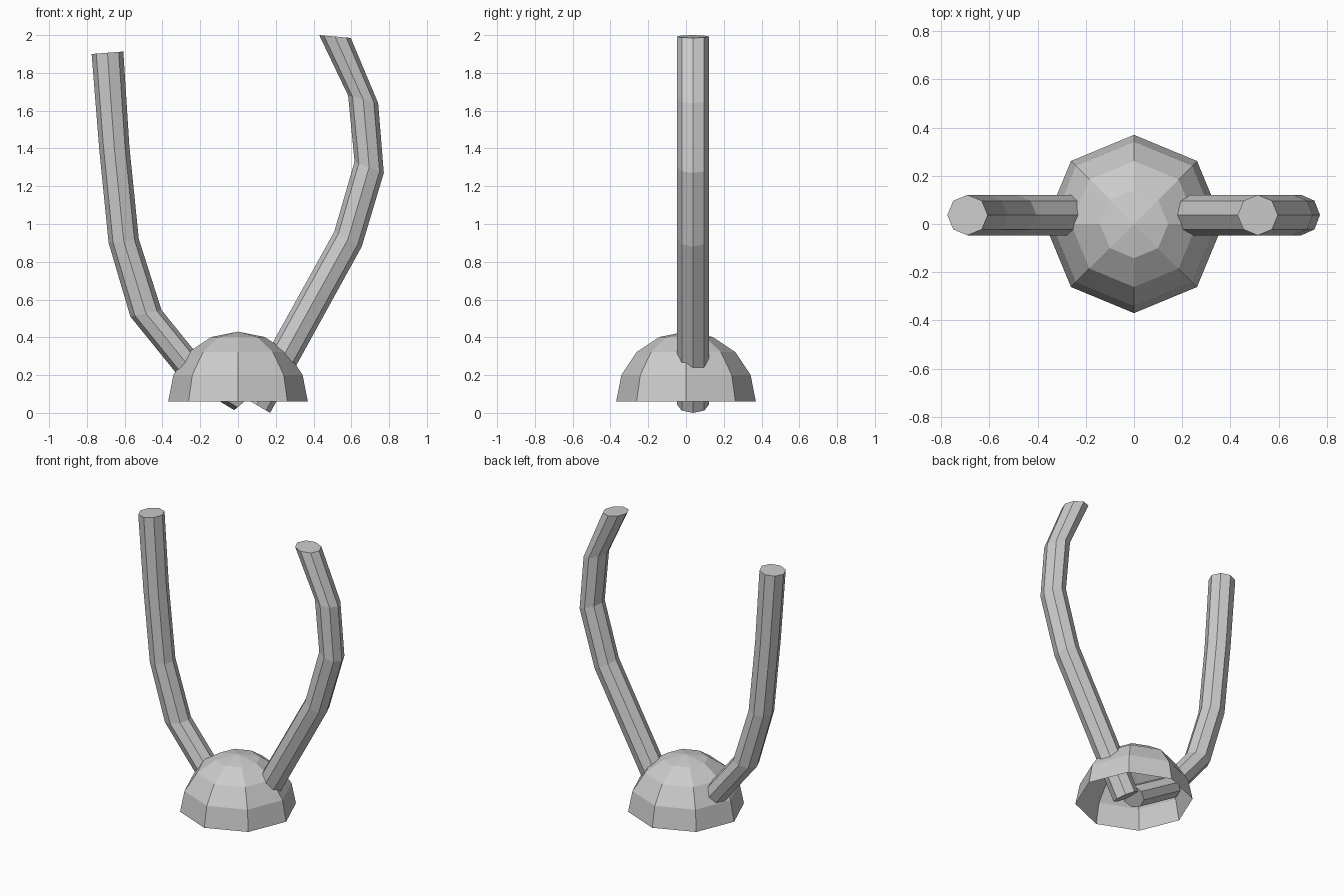
import bpy, bmesh
from math import sin, cos, pi

if "Cube" in bpy.data.objects:
    bpy.data.objects.remove(bpy.data.objects["Cube"])

SIDES = 8


def finish(bm, name):
    mesh = bpy.data.meshes.new(name)
    bm.to_mesh(mesh)
    bm.free()
    obj = bpy.data.objects.new(name, mesh)
    bpy.context.collection.objects.link(obj)


def tube(name, sections, y=0.037, r=0.084):
    """Octagonal tube; each section gives its left and right edge (x, z)."""
    bm = bmesh.new()
    rings = []
    for (xl, zl), (xr, zr) in sections:
        ring = []
        for i in range(SIDES):
            a = 2 * pi * i / SIDES
            c = cos(a) / 2
            ring.append(bm.verts.new(((xl + xr) / 2 + (xr - xl) * c,
                                      y + r * sin(a),
                                      (zl + zr) / 2 + (zr - zl) * c)))
        rings.append(ring)
    for lo, hi in zip(rings, rings[1:]):
        for i in range(SIDES):
            j = (i + 1) % SIDES
            bm.faces.new((lo[i], lo[j], hi[j], hi[i]))
    bm.faces.new(rings[0][::-1])
    bm.faces.new(rings[-1])
    bmesh.ops.recalc_face_normals(bm, faces=bm.faces)
    finish(bm, name)


# Dome: upper half of an eight-sided sphere, open underneath
bm = bmesh.new()
bmesh.ops.create_uvsphere(bm, u_segments=SIDES, v_segments=8, radius=0.37)
bmesh.ops.delete(bm, geom=[v for v in bm.verts if v.co.z < -0.01], context='VERTS')
bmesh.ops.translate(bm, verts=bm.verts, vec=(0, 0, 0.06))
finish(bm, "dome_base")

# Left stalk, bottom to top
tube("left_stalk", [
    ((-0.02, 0.015), (0.10, 0.115)),
    ((-0.309, 0.188), (-0.20, 0.291)),
    ((-0.57, 0.51), (-0.405, 0.545)),
    ((-0.685, 0.90), (-0.525, 0.92)),
    ((-0.735, 1.40), (-0.575, 1.41)),
    ((-0.775, 1.90), (-0.607, 1.913)),
])

# Right stalk, bottom to top
tube("right_stalk", [
    ((0.025, 0.085), (0.17, 0.0)),
    ((0.51, 0.96), (0.655, 0.88)),
    ((0.617, 1.33), (0.772, 1.27)),
    ((0.583, 1.68), (0.742, 1.64)),
    ((0.43, 2.0), (0.597, 1.985)),
])
